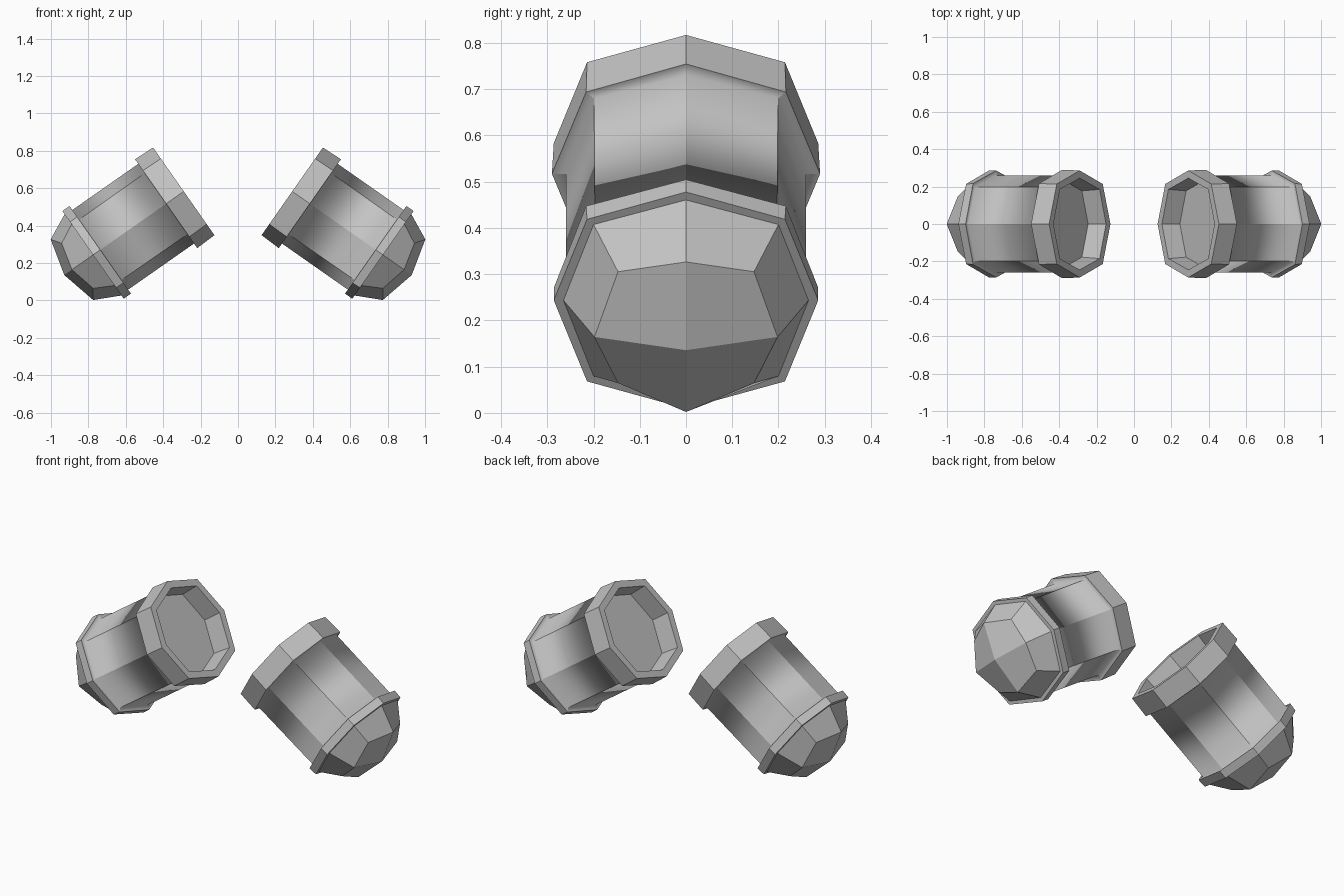
import bpy
import bmesh
import math
from mathutils import Vector

cube = bpy.data.objects.get("Cube")
if cube:
    bpy.data.objects.remove(cube, do_unlink=True)

grey = bpy.data.materials.new("plain grey")
grey.use_nodes = True
COLOUR = (0.55, 0.55, 0.55, 1)
grey.diffuse_color = COLOUR
grey.node_tree.nodes["Principled BSDF"].inputs["Base Color"].default_value = COLOUR

TILT = math.radians(35)
MOUTH = Vector((0.29, 0, 0.583))
AXIS = Vector((math.cos(TILT), 0, -math.sin(TILT)))
UP = Vector((math.sin(TILT), 0, math.cos(TILT)))


def octagon(bm, side, t, r, diag, t_diag=None):
    """Ring of eight vertices: r on the axes, diag as both offsets of the corners."""
    ring = []
    for i in range(8):
        a = i * math.pi / 4
        corner = i % 2
        k = diag * math.sqrt(2) if corner else r
        depth = t_diag if corner and t_diag is not None else t
        p = MOUTH + AXIS * depth + UP * (k * math.cos(a))
        p.y = k * math.sin(a)
        p.x *= side
        ring.append(bm.verts.new(p))
    return ring


def bridge(bm, a, b, smooth=False):
    for i in range(8):
        j = (i + 1) % 8
        bm.faces.new((a[i], a[j], b[j], b[i])).smooth = smooth
    for i in range(8):
        bm.edges.get((a[i], b[i])).smooth = False


def finish(bm, name):
    bmesh.ops.recalc_face_normals(bm, faces=bm.faces)
    mesh = bpy.data.meshes.new(name)
    bm.to_mesh(mesh)
    bm.free()
    mesh.materials.append(grey)
    bpy.context.collection.objects.link(bpy.data.objects.new(name, mesh))


# depth along the axis, radius, corner offset, smooth up to the next ring
PROFILE = [
    (0.11, 0.235, 0.177, False),   # cavity floor
    (0.0, 0.245, 0.185, False),    # cavity edge
    (0.0, 0.286, 0.214, False),    # mouth rim
    (0.115, 0.290, 0.216, True),   # rim flange
    (0.115, 0.260, 0.199, True),   # barrel
    (0.545, 0.260, 0.197, True),   # band flange
    (0.545, 0.286, 0.216, False),  # band
    (0.592, 0.286, 0.214, False),
]


def barrel(side, name):
    bm = bmesh.new()
    rings = [octagon(bm, side, t, r, d) for t, r, d, _ in PROFILE]
    for row, a, b in zip(PROFILE, rings, rings[1:]):
        bridge(bm, a, b, row[3])
    bm.faces.new(rings[0])
    bm.faces.new(rings[-1])
    finish(bm, name)


def dome(side, name):
    bm = bmesh.new()
    base = octagon(bm, side, 0.592, 0.265, 0.2)
    crown = octagon(bm, side, 0.73, 0.198, 0.147, t_diag=0.694)
    bridge(bm, base, crown)
    tip = MOUTH + AXIS * 0.78
    tip.x *= side
    apex = bm.verts.new(tip)
    # four quads meet at the tip
    for i in range(0, 8, 2):
        bm.faces.new((apex, crown[i], crown[i + 1], crown[(i + 2) % 8]))
    finish(bm, name)


for side, label in ((1, "left"), (-1, "right")):
    barrel(side, label + "_barrel")
    dome(side, label + "_dome")
